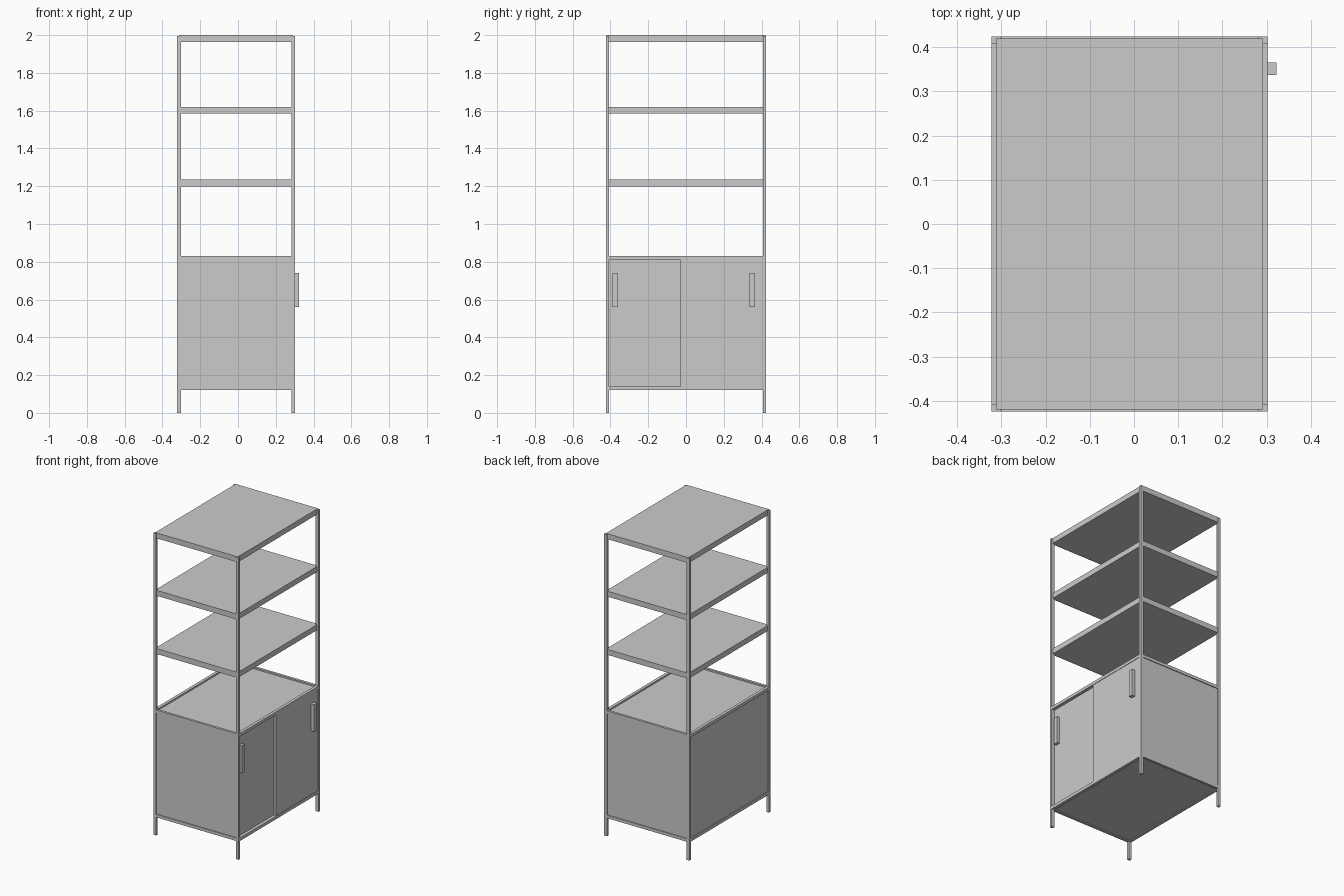
import bpy

if "Cube" in bpy.data.objects:
    bpy.data.objects.remove(bpy.data.objects["Cube"])

# Overall frame extents
X0, X1, Y = -0.322, 0.302, 0.424
PX, PY = 0.020, 0.016          # post section
ZB, ZT, BAR = 0.12, 0.83, 0.02  # cabinet bottom, top, rail height


def box(name, x0, x1, y0, y1, z0, z1):
    bpy.ops.mesh.primitive_cube_add(
        size=1, location=((x0 + x1) / 2, (y0 + y1) / 2, (z0 + z1) / 2))
    ob = bpy.context.object
    ob.name = name
    ob.scale = (x1 - x0, y1 - y0, z1 - z0)
    bpy.ops.object.transform_apply(location=False, rotation=False, scale=True)
    return ob


# Four corner posts
for xn, x in (("back", X0), ("door", X1 - PX)):
    for yn, y in (("left", -Y), ("right", Y - PY)):
        box(f"post_{xn}_{yn}", x, x + PX, y, y + PY, 0, 1.996)

# Open shelves, set slightly inside the posts' outer faces
for i, top in enumerate((1.235, 1.62, 2.0)):
    box(f"shelf_{i + 1}", X0 + 0.01, X1 - 0.01, -Y + 0.004, Y - 0.004,
        top - 0.036, top)

# Cabinet rails, top and bottom
for zn, z in (("bottom", ZB), ("top", ZT - BAR)):
    for xn, x in (("back", X0), ("door", X1 - PX)):
        box(f"{zn}_rail_{xn}", x, x + PX, -Y + PY, Y - PY, z, z + BAR)
    for yn, y in (("left", -Y), ("right", Y - PY)):
        box(f"{zn}_rail_{yn}", X0 + PX, X1 - PX, y, y + PY, z, z + BAR)

# Recessed panels closing the cabinet
xi0, xi1, yi = X0 + PX, X1 - PX, Y - PY
box("cabinet_top_panel", xi0, xi1, -yi, yi, ZT - BAR, ZT - 0.010)
box("cabinet_floor_panel", xi0, xi1, -yi, yi, ZB + 0.006, ZB + BAR)
box("back_panel", X0 + 0.006, X0 + PX, -yi, yi, ZB + BAR, ZT - BAR)
for yn, s in (("left", -1), ("right", 1)):
    a, b = sorted((s * (Y - 0.005), s * yi))
    box(f"side_panel_{yn}", xi0, xi1, a, b, ZB + BAR, ZT - BAR)

# Sliding doors: the left one runs behind the right one
rear, front = X1 - 0.021, X1 - 0.003
box("sliding_door_left", rear - 0.014, rear, -yi, 0.0, ZB + BAR, ZT - BAR)
box("sliding_door_right", rear + 0.001, front, -0.028, yi, ZB + BAR, ZT - BAR)

# Door handles
box("handle_left", rear, X1 - 0.001, -0.389, -0.360, 0.56, 0.74)
box("handle_right", front, X1 + 0.020, 0.337, 0.366, 0.56, 0.74)
